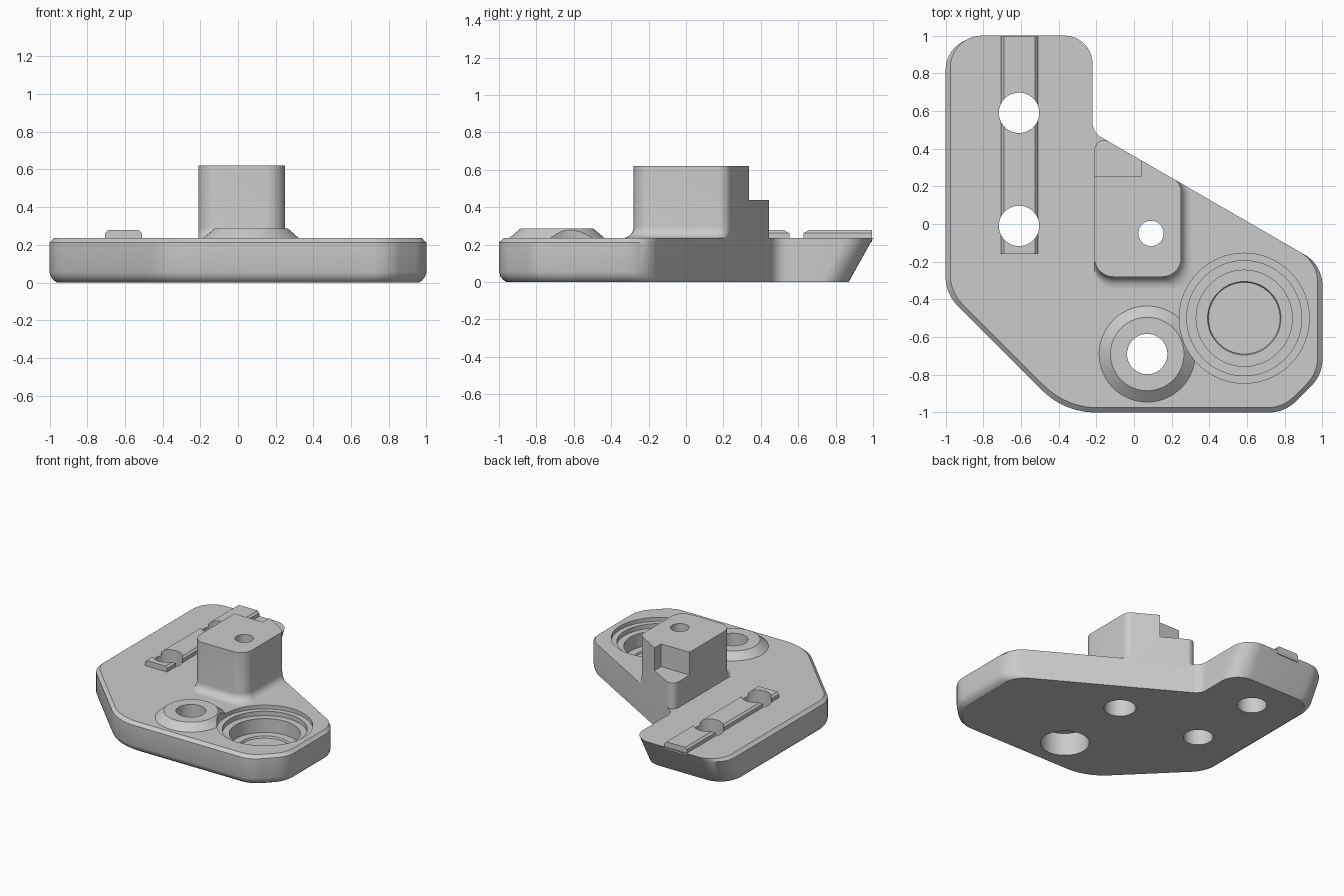
import bpy, bmesh, math
from mathutils import Vector

cube = bpy.data.objects.get("Cube")
if cube:
    bpy.data.objects.remove(cube)

TOP = 0.235
grey = bpy.data.materials.new("light_grey")
grey.use_nodes = True
colour = (0.6, 0.6, 0.6, 1)
grey.diffuse_color = colour
grey.node_tree.nodes["Principled BSDF"].inputs["Base Color"].default_value = colour


def finish(name, bm):
    bmesh.ops.recalc_face_normals(bm, faces=bm.faces)
    mesh = bpy.data.meshes.new(name)
    bm.to_mesh(mesh)
    bm.free()
    mesh.materials.append(grey)
    obj = bpy.data.objects.new(name, mesh)
    bpy.context.collection.objects.link(obj)
    return obj


def skin(name, rings):
    """Join equal-length rings of points into a closed solid."""
    bm = bmesh.new()
    loops = [[bm.verts.new(p) for p in ring] for ring in rings]
    n = len(loops[0])
    for low, high in zip(loops, loops[1:]):
        for i in range(n):
            j = (i + 1) % n
            bm.faces.new((low[i], low[j], high[j], high[i]))
    bm.faces.new(loops[0])
    bm.faces.new(loops[-1])
    return finish(name, bm)


def outline(corners, insets, z, steps=10):
    """Counter-clockwise polygon (x, y, radius), each edge moved inward, corners rounded."""
    pts = [Vector(c[:2]) for c in corners]
    n = len(pts)
    lines = []
    for i in range(n):
        d = (pts[(i + 1) % n] - pts[i]).normalized()
        lines.append((pts[i] + Vector((-d.y, d.x)) * insets[i], d))
    ring = []
    for i in range(n):
        (p, d), (q, e) = lines[i - 1], lines[i]
        k = (q - p).cross(e) / d.cross(e)
        corner = p + d * k
        r = corners[i][2]
        half = (-d).angle(e) / 2
        centre = corner + (e - d).normalized() * r / math.sin(half)
        reach = r / math.tan(half)
        a = (corner - d * reach - centre).normalized()
        b = (corner + e * reach - centre).normalized()
        for s in range(steps + 1):
            v = centre + a.slerp(b, s / steps).normalized() * r
            ring.append((v.x, v.y, z))
    return ring


def lathe(name, x, y, profile, n=64):
    """Solid of stacked circles from (radius, z) pairs."""
    return skin(name, [[(x + r * math.cos(math.tau * i / n),
                         y + r * math.sin(math.tau * i / n), z) for i in range(n)]
                       for r, z in profile])


def box(name, lo, hi):
    return skin(name, [[(lo[0], lo[1], z), (hi[0], lo[1], z),
                        (hi[0], hi[1], z), (lo[0], hi[1], z)] for z in (lo[2], hi[2])])


# Base plate: softened edges, sloped back end, plain wall along the diagonal
def diagonal(x):
    return 0.36 - x * math.tan(math.radians(30))


plate_corners = [(-1, 1, 0.17), (-1, -0.37, 0.22), (-0.37, -1, 0.4), (0.8, -1, 0.2),
                 (1, -0.8, 0.2), (1, diagonal(1), 0.19),
                 (-0.22, diagonal(-0.22), 0.09), (-0.22, 1, 0.15)]
rings = []
for z, e in ((0, 0.04), (0.012, 0.022), (0.03, 0.008), (0.055, 0), (0.212, 0), (TOP, 0.025)):
    slope = 0.13 * (1 - z / TOP)
    rings.append(outline(plate_corners, [e] * 5 + [0, 0, slope], z))
plate = skin("base_plate", rings)

# Upright block with a fillet at its front and left foot
block_corners = [(-0.21, -0.28, 0.1), (0.25, -0.28, 0.1),
                 (0.25, diagonal(0.25), 0.07), (-0.21, diagonal(-0.21), 0.05)]
fillet = 0.06
levels = [(0.21, fillet)]
for i in range(9):
    t = math.pi / 2 * i / 8
    levels.append((TOP + fillet * (1 - math.cos(t)), fillet * (1 - math.sin(t))))
levels.append((0.62, 0))
block = skin("upright_block",
             [outline(block_corners, [-e, -e, 0, 0], z) for z, e in levels])

# Raised collar around the front hole
collar = lathe("hole_collar", 0.07, -0.69, [(0.255, 0.2), (0.255, TOP), (0.195, 0.286)])

# Locating rail on the arm
rail = skin("locating_rail", [
    [(x, y, z) for x, z in ((-0.705, 0.215), (-0.51, 0.215), (-0.51, 0.262),
                            (-0.525, 0.278), (-0.69, 0.278), (-0.705, 0.262))]
    for y in (-0.16, 0.995)])

# Cutters: stepped bore, bolt holes and the block notch
cutters = [
    lathe("bore_cutter", 0.585, -0.5,
          [(0.19, 0.045), (0.195, 0.06), (0.255, 0.06), (0.255, 0.17), (0.305, 0.17),
           (0.305, 0.205), (0.345, 0.205), (0.345, 0.5)]),
    lathe("front_hole_cutter", 0.07, -0.69,
          [(0.175, -0.1), (0.175, 0.18), (0.107, 0.18), (0.107, 0.5)]),
    lathe("block_hole_cutter", 0.09, -0.05,
          [(0.115, -0.1), (0.115, 0.45), (0.067, 0.45), (0.067, 0.8)]),
    box("notch_cutter", (-0.5, 0.255, 0.44), (0.04, 0.8, 0.8)),
]
for y in (-0.01, 0.59):
    cutters.append(lathe("arm_hole_cutter", -0.61, y, [(0.107, -0.1), (0.107, 0.5)]))

parts = [plate, block, collar, rail]
for part in parts:
    for cutter in cutters:
        mod = part.modifiers.new("cut", 'BOOLEAN')
        mod.operation = 'DIFFERENCE'
        mod.solver = 'EXACT'
        mod.object = cutter

# Bake the cuts, then drop the cutters
bpy.context.view_layer.update()
graph = bpy.context.evaluated_depsgraph_get()
baked = [bpy.data.meshes.new_from_object(p.evaluated_get(graph)) for p in parts]
for part, mesh in zip(parts, baked):
    part.modifiers.clear()
    part.data = mesh
for cutter in cutters:
    bpy.data.objects.remove(cutter)

# Smooth the rounded faces, keep hard edges
bpy.ops.object.select_all(action='DESELECT')
for part in parts:
    part.select_set(True)
bpy.context.view_layer.objects.active = plate
bpy.ops.object.shade_smooth_by_angle(angle=math.radians(30))
